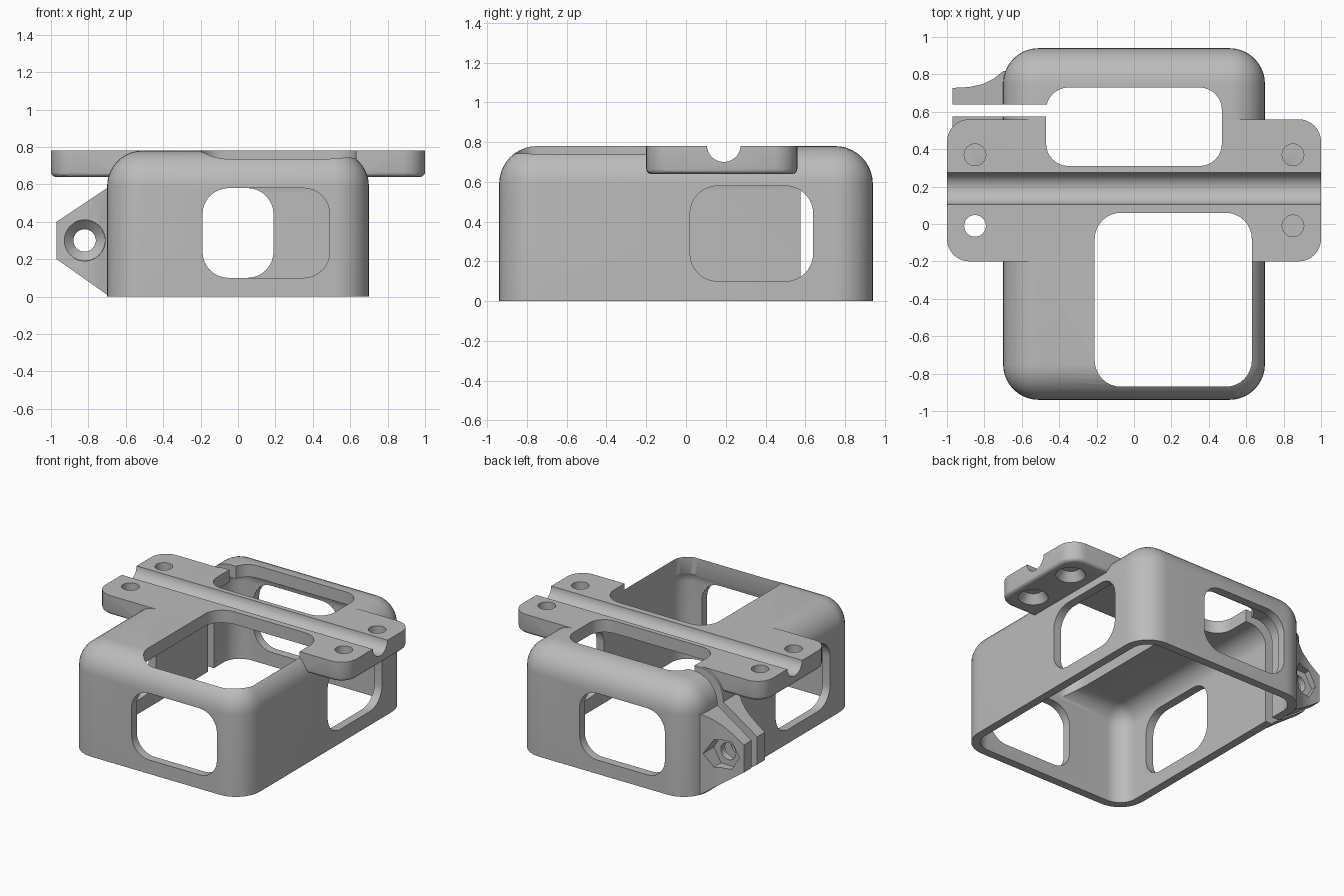
import bpy, bmesh, math
from mathutils import Matrix, Vector

cube = bpy.data.objects.get("Cube")
if cube:
    bpy.data.objects.remove(cube, do_unlink=True)

grey = bpy.data.materials.new("plain_grey")
grey.use_nodes = True
grey.diffuse_color = (0.5, 0.5, 0.5, 1)
grey.node_tree.nodes["Principled BSDF"].inputs["Base Color"].default_value = (0.5, 0.5, 0.5, 1)


def finish(bm, name):
    bmesh.ops.recalc_face_normals(bm, faces=bm.faces[:])
    mesh = bpy.data.meshes.new(name)
    bm.to_mesh(mesh)
    bm.free()
    mesh.materials.append(grey)
    obj = bpy.data.objects.new(name, mesh)
    bpy.context.collection.objects.link(obj)
    return obj


def rounded_rect(u0, u1, v0, v1, r, n=8):
    pts = []
    corners = ((u1 - r, v1 - r), (u0 + r, v1 - r), (u0 + r, v0 + r), (u1 - r, v0 + r))
    for q, (cu, cv) in enumerate(corners):
        for i in range(n + 1):
            a = math.pi / 2 * (q + i / n)
            pts.append((cu + r * math.cos(a), cv + r * math.sin(a)))
    return pts


def circle(u, v, r, n=32):
    return [(u + r * math.cos(math.tau * i / n), v + r * math.sin(math.tau * i / n))
            for i in range(n)]


def prism(name, pts, axis, lo, hi, bottom_bevel=0):
    """Extrude a 2D outline along one axis."""
    place = {"X": lambda u, v: (lo, u, v),
             "Y": lambda u, v: (u, lo, v),
             "Z": lambda u, v: (u, v, lo)}[axis]
    bm = bmesh.new()
    face = bm.faces.new([bm.verts.new(place(u, v)) for u, v in pts])
    rim = face.edges[:]
    top = bmesh.ops.extrude_face_region(bm, geom=[face], use_keep_orig=True)
    shift = Vector([(hi - lo) * (axis == a) for a in "XYZ"])
    bmesh.ops.translate(bm, verts=[g for g in top["geom"] if isinstance(g, bmesh.types.BMVert)], vec=shift)
    if bottom_bevel:
        bmesh.ops.recalc_face_normals(bm, faces=bm.faces[:])
        bmesh.ops.bevel(bm, geom=rim, offset=bottom_bevel, segments=3, profile=0.5, affect="EDGES")
    return finish(bm, name)


def cone(name, centre, r1, r2, depth, axis="Z"):
    turn = Matrix.Rotation(-math.pi / 2, 4, "X") if axis == "Y" else Matrix()
    bm = bmesh.new()
    bmesh.ops.create_cone(bm, cap_ends=True, segments=32, radius1=r1, radius2=r2,
                          depth=depth, matrix=Matrix.Translation(centre) @ turn)
    return finish(bm, name)


def domed_box(name, hx, hy, z0, z1, r):
    """Box with rounded upright and top edges and a flat bottom."""
    bm = bmesh.new()
    bmesh.ops.create_cube(bm, size=1)
    for v in bm.verts:
        v.co = (v.co.x * 2 * hx, v.co.y * 2 * hy, z1 if v.co.z > 0 else z0)
    edges = [e for e in bm.edges if max(v.co.z for v in e.verts) > z0 + 0.01]
    bmesh.ops.bevel(bm, geom=edges, offset=r, segments=10, profile=0.5, affect="EDGES")
    return finish(bm, name)


def combine(target, other, operation):
    mod = target.modifiers.new("join", "BOOLEAN")
    mod.object, mod.operation, mod.solver = other, operation, "EXACT"
    bpy.context.view_layer.objects.active = target
    bpy.ops.object.modifier_apply(modifier=mod.name)
    bpy.data.objects.remove(other, do_unlink=True)


# Outer case and flush mounting plate
frame = domed_box("clamping_frame", 0.70, 0.94, 0, 0.78, 0.19)
plate = prism("mounting_plate", rounded_rect(-1, 1, -0.2, 0.56, 0.12), "Z", 0.64, 0.78, 0.025)
combine(frame, plate, "UNION")

# Clamp ears: front outline crossed with a flared plan outline
gap = 0.6075
ears = prism("clamp_ears", [(-0.66, 0.01), (-0.7, 0.01), (-0.97, 0.2), (-0.97, 0.4),
                            (-0.7, 0.58), (-0.66, 0.58)], "Y", 0.3, 0.92)
flare = [(-0.97, 0.12), (-0.88, 0.125), (-0.81, 0.14), (-0.75, 0.17), (-0.7, 0.21), (-0.6, 0.22)]
plan = [(x, gap + d) for x, d in flare] + [(x, gap - d) for x, d in reversed(flare)]
combine(ears, prism("ear_plan", plan, "Z", -0.1, 0.7), "INTERSECT")
combine(frame, ears, "UNION")

# Hollow interior
cutters = [domed_box("interior", 0.64, 0.88, -0.5, 0.69, 0.13)]

# Top openings
cutters.append(prism("large_opening", rounded_rect(-0.21, 0.63, -0.87, 0.06, 0.14), "Z", 0.5, 0.9))
cutters.append(prism("rear_opening", rounded_rect(-0.47, 0.47, 0.31, 0.73, 0.12), "Z", 0.5, 0.9))

# Wall windows, repeated by a half turn
for s in (1, -1):
    a, b = sorted((-0.19 * s, 0.49 * s))
    lo, hi = sorted((-0.8 * s, -1.1 * s))
    cutters.append(prism("end_window", rounded_rect(a, b, 0.1, 0.58, 0.14), "Y", lo, hi))
    a, b = sorted((0.02 * s, 0.64 * s))
    lo, hi = sorted((0.6 * s, 0.74 * s))
    cutters.append(prism("side_window", rounded_rect(a, b, 0.1, 0.58, 0.14), "X", lo, hi))

# Cross groove and clamp gap
cutters.append(prism("groove", circle(0.19, 0.785, 0.085), "X", -1.2, 1.2))
cutters.append(prism("clamp_gap", [(-1.2, 0.575), (-0.42, 0.575), (-0.42, 0.64), (-1.2, 0.64)],
                     "Z", -0.2, 1))

# Plate screw holes, countersunk from below
for x in (-0.85, 0.85):
    for y in (-0.01, 0.37):
        cutters.append(prism("screw_hole", circle(x, y, 0.058), "Z", 0.5, 0.9))
        cutters.append(cone("screw_sink", (x, y, 0.665), 0.105, 0.058, 0.07))

# Clamp bolt hole, countersink in front and hexagonal nut pocket behind
cutters.append(prism("bolt_hole", circle(-0.82, 0.3, 0.06), "Y", 0.3, 0.9))
cutters.append(prism("bolt_recess", circle(-0.82, 0.3, 0.11), "Y", 0.3, 0.49))
cutters.append(cone("bolt_sink", (-0.82, 0.514, 0.3), 0.11, 0.06, 0.05, "Y"))
cutters.append(prism("nut_pocket", circle(-0.82, 0.3, 0.115, 6), "Y", 0.69, 0.9))

for cutter in cutters:
    combine(frame, cutter, "DIFFERENCE")

bpy.ops.object.select_all(action="DESELECT")
frame.select_set(True)
bpy.context.view_layer.objects.active = frame
bpy.ops.object.shade_smooth_by_angle(angle=math.radians(30))
